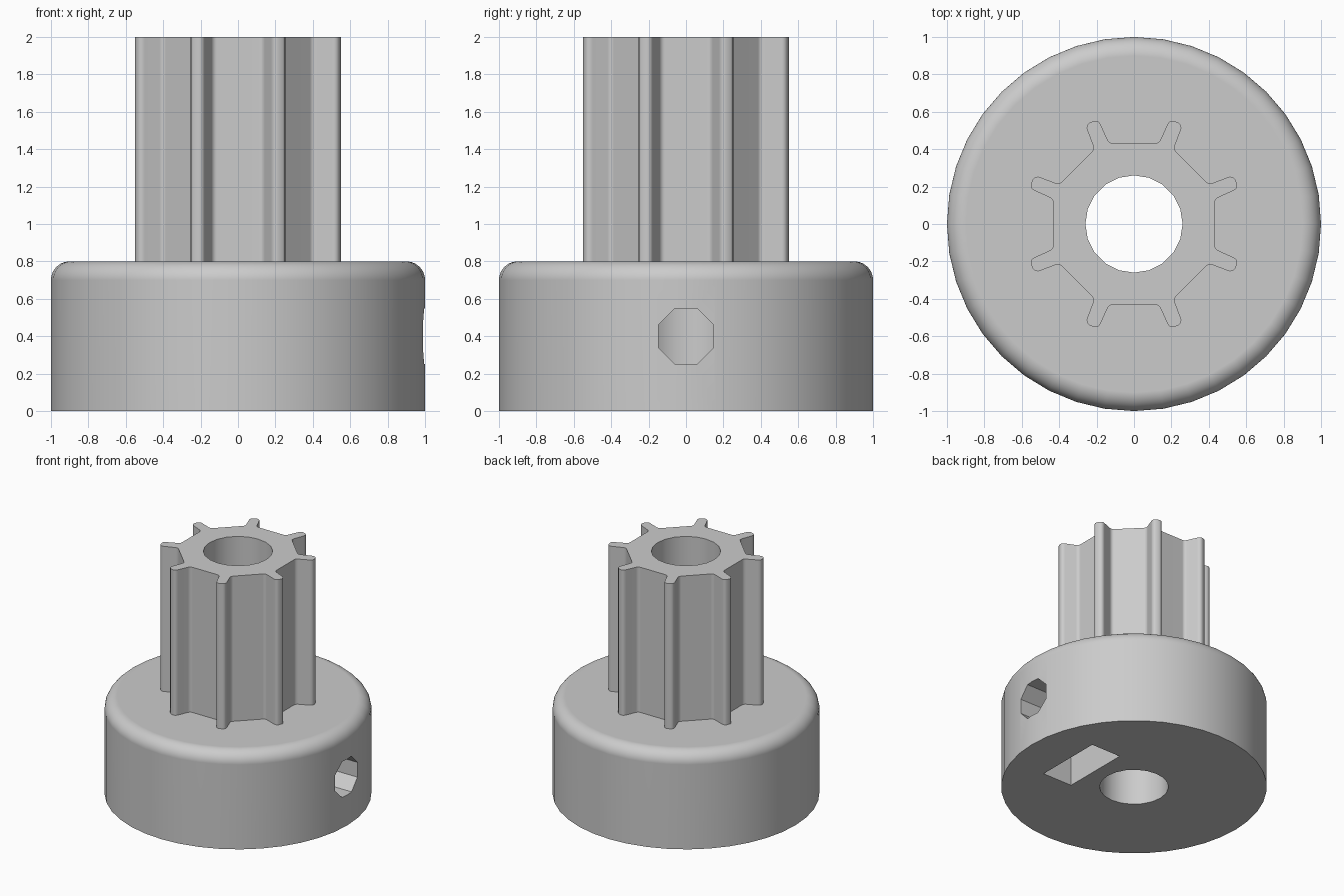
import bpy
import bmesh
from math import sin, cos, pi, radians, tau
from mathutils import Vector, Matrix

cube = bpy.data.objects.get("Cube")
if cube:
    bpy.data.objects.remove(cube, do_unlink=True)

BORE_R = 0.26
HUB_H = 0.8
TOP = 2.0
SCREW_Z = HUB_H / 2


def link(name, bm):
    bmesh.ops.recalc_face_normals(bm, faces=bm.faces)
    mesh = bpy.data.meshes.new(name)
    bm.to_mesh(mesh)
    bm.free()
    obj = bpy.data.objects.new(name, mesh)
    bpy.context.scene.collection.objects.link(obj)
    return obj


def prism(name, outline, start, end, matrix=Matrix()):
    """Extrude a closed outline along local z from start to end."""
    bm = bmesh.new()
    face = bm.faces.new([bm.verts.new((x, y, start)) for x, y in outline])
    grown = bmesh.ops.extrude_face_region(bm, geom=[face])
    moved = [v for v in grown["geom"] if isinstance(v, bmesh.types.BMVert)]
    bmesh.ops.translate(bm, verts=moved, vec=(0, 0, end - start))
    bm.transform(matrix)
    return link(name, bm)


def ring(radius, sides, turn=0.0):
    return [(radius * cos(turn + tau * i / sides), radius * sin(turn + tau * i / sides))
            for i in range(sides)]


def lathe(name, profile, sides):
    """Spin a profile that starts and ends on the z axis."""
    bm = bmesh.new()
    rings = [[bm.verts.new((x, y, z)) for x, y in ring(r, sides)] for r, z in profile]
    for low, high in zip(rings, rings[1:]):
        for i in range(sides):
            j = (i + 1) % sides
            bm.faces.new((low[i], low[j], high[j], high[i]))
    bm.faces.new(rings[0])
    bm.faces.new(rings[-1])
    return link(name, bm)


def combine(target, tool, operation):
    """Apply a boolean and remove the tool object."""
    tool.hide_render = True
    mod = target.modifiers.new(tool.name, 'BOOLEAN')
    mod.operation = operation
    mod.solver = 'EXACT'
    mod.object = tool
    bpy.context.view_layer.update()
    graph = bpy.context.evaluated_depsgraph_get()
    mesh = bpy.data.meshes.new_from_object(target.evaluated_get(graph))
    target.modifiers.clear()
    target.data = mesh
    bpy.data.objects.remove(tool, do_unlink=True)


# Round hub with a softened top edge
FILLET = 0.1
STEPS = 10
hub_profile = [(1, 0)] + [
    (1 - FILLET + FILLET * cos(pi / 2 * i / STEPS),
     HUB_H - FILLET + FILLET * sin(pi / 2 * i / STEPS)) for i in range(STEPS + 1)]
pulley = lathe("toothed_pulley", hub_profile, 40)

# Half of one groove, from its floor up to the rounded tooth tip
half_groove = [(0.113, 0.432), (0.125, 0.434), (0.135, 0.441), (0.142, 0.451),
               (0.177, 0.529), (0.184, 0.542), (0.196, 0.550), (0.212, 0.552)]
groove = [(-x, y) for x, y in reversed(half_groove)] + half_groove
TEETH = 8
outline = []
for i in range(TEETH):
    spin = Matrix.Rotation(-tau * i / TEETH, 2)
    outline += [tuple(spin @ Vector(p)) for p in groove]
shaft = prism("toothed_shaft", outline, HUB_H / 2, TOP)
combine(pulley, shaft, 'UNION')

# Central bore
combine(pulley, prism("bore", ring(BORE_R, 20), -0.2, TOP + 0.2), 'DIFFERENCE')

# Pocket for the nut, open at the bottom and pointed at the top
NUT_HALF = 0.285
nut_r = NUT_HALF / cos(radians(30))
pocket = [(-NUT_HALF, -0.1), (NUT_HALF, -0.1), (NUT_HALF, SCREW_Z + nut_r / 2),
          (0, SCREW_Z + nut_r), (-NUT_HALF, SCREW_Z + nut_r / 2)]
# Local x, y, z become world y, z, x
sideways = Matrix(((0, 0, 1, 0), (1, 0, 0, 0), (0, 1, 0, 0), (0, 0, 0, 1)))
combine(pulley, prism("nut_pocket", pocket, 0.38, 0.65, sideways), 'DIFFERENCE')

# Eight-sided screw hole from the left side into the bore
hole = ring(0.16, 8, pi / 8)
hole_place = Matrix.Translation((0, 0, SCREW_Z)) @ sideways
combine(pulley, prism("screw_hole", hole, 0, 1.2, hole_place), 'DIFFERENCE')

# One plain grey for the whole part
grey = bpy.data.materials.new("plain_grey")
grey.use_nodes = True
colour = (0.6, 0.6, 0.6, 1)
grey.diffuse_color = colour
grey.node_tree.nodes["Principled BSDF"].inputs["Base Color"].default_value = colour
pulley.data.materials.clear()
pulley.data.materials.append(grey)
for poly in pulley.data.polygons:
    poly.material_index = 0

# Smooth curves, crisp edges, flat caps
bpy.ops.object.select_all(action='DESELECT')
pulley.select_set(True)
bpy.context.view_layer.objects.active = pulley
bpy.ops.object.shade_smooth_by_angle(angle=radians(30))
weighted = pulley.modifiers.new("flat_caps", 'WEIGHTED_NORMAL')
weighted.keep_sharp = True
